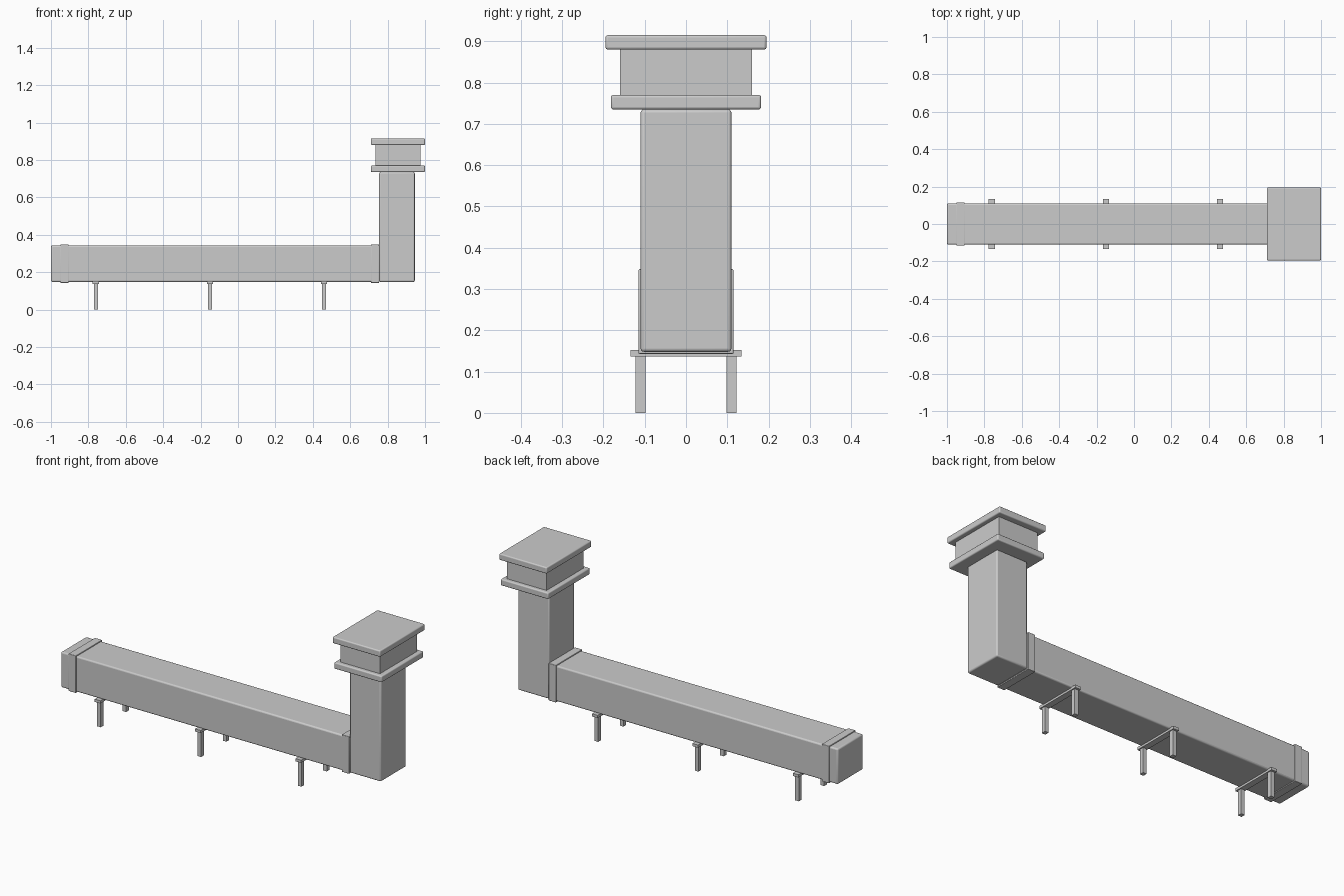
import bpy
import bmesh
from mathutils import Vector

cube = bpy.data.objects.get("Cube")
if cube:
    bpy.data.objects.remove(cube, do_unlink=True)

# Galvanised metal shared by every part
metal = bpy.data.materials.new("light grey metal")
metal.use_nodes = True
grey = (0.6, 0.6, 0.6, 1.0)
metal.diffuse_color = grey
metal.node_tree.nodes["Principled BSDF"].inputs["Base Color"].default_value = grey


def box(name, x, y, z, bevel=0.0):
    """Box from (min, max) ranges, with optional rounded edges."""
    lo, hi = (Vector(v) for v in zip(x, y, z))
    mesh = bpy.data.meshes.new(name)
    bm = bmesh.new()
    bmesh.ops.create_cube(bm, size=1)
    for v in bm.verts:
        v.co = (lo + hi) / 2 + v.co * (hi - lo)
    bm.to_mesh(mesh)
    bm.free()
    mesh.materials.append(metal)
    obj = bpy.data.objects.new(name, mesh)
    bpy.context.collection.objects.link(obj)
    if bevel:
        mod = obj.modifiers.new("rounded_edges", "BEVEL")
        mod.width = bevel
        mod.segments = 3
        bpy.ops.object.select_all(action="DESELECT")
        obj.select_set(True)
        bpy.context.view_layer.objects.active = obj
        bpy.ops.object.shade_smooth_by_angle()
    return obj


def sym(half):
    return (-half, half)


# Horizontal duct and upright riser
box("horizontal_duct", (-1.0, 0.76), sym(0.11), (0.148, 0.343), 0.008)
box("riser_duct", (0.755, 0.945), sym(0.11), (0.148, 0.735), 0.008)

# Joint collars at both ends of the horizontal run
for name, x in (("end_collar", -0.95), ("riser_collar", 0.71)):
    box(name, (x, x + 0.045), sym(0.115), (0.143, 0.348), 0.003)

# Vent cap: lower plate, neck and lid
box("cap_lower_plate", (0.71, 1.0), sym(0.182), (0.735, 0.77), 0.006)
box("cap_neck", (0.735, 0.975), sym(0.16), (0.765, 0.885))
box("cap_lid", (0.71, 1.0), sym(0.195), (0.88, 0.915), 0.006)

# Support frames: a crossbar on two legs
for i, x in enumerate((-0.76, -0.15, 0.46), 1):
    box(f"support_crossbar_{i}", (x - 0.017, x + 0.017), sym(0.134), (0.137, 0.152))
    for side, y in (("left", -0.11), ("right", 0.11)):
        box(f"support_leg_{side}_{i}", (x - 0.011, x + 0.011),
            (y - 0.012, y + 0.012), (0.0, 0.14))
